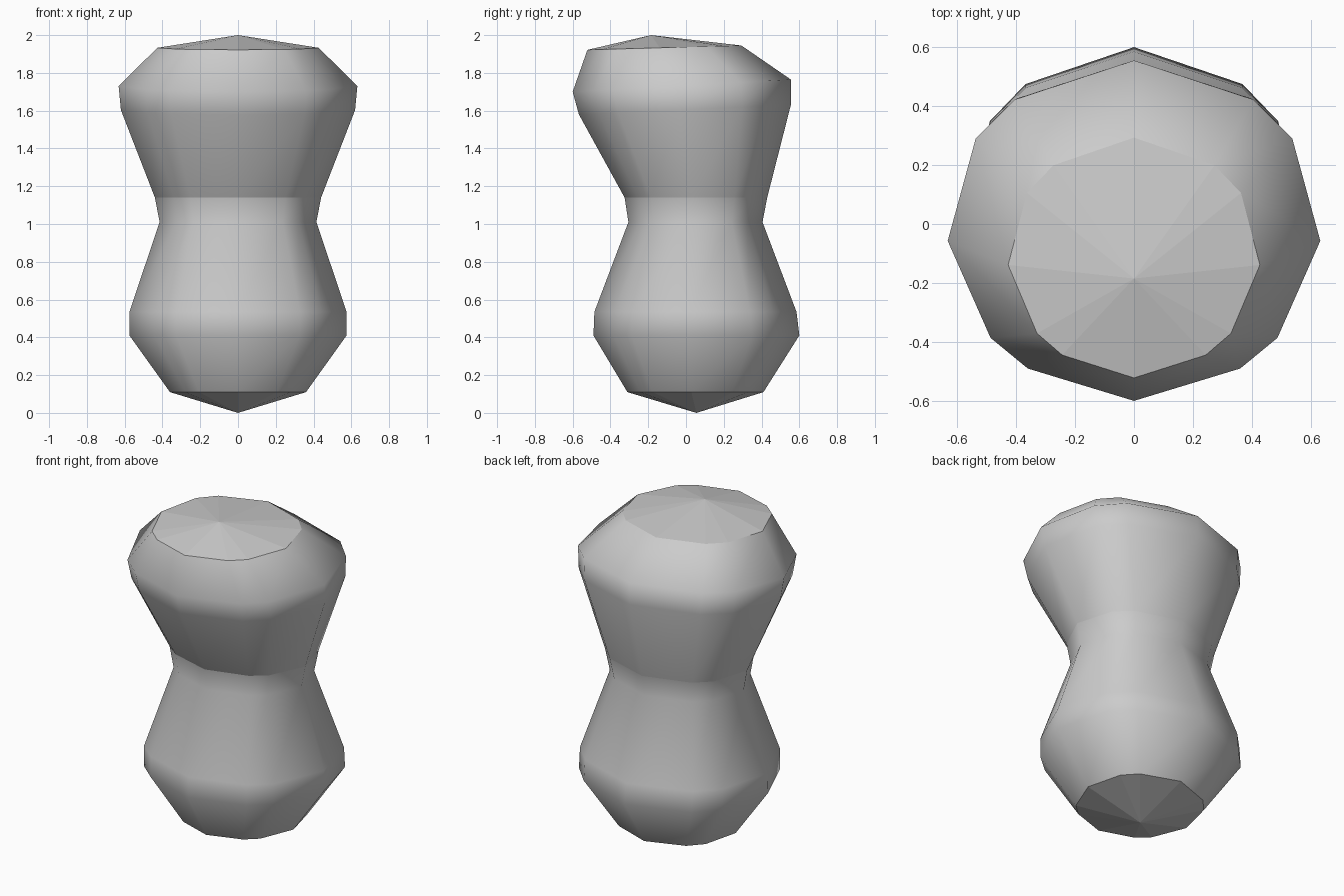
import bpy, bmesh

if "Cube" in bpy.data.objects:
    bpy.data.objects.remove(bpy.data.objects["Cube"])

# Half of the 12-sided cross-section, front to back, in unit size
HALF = [(0, -1), (.57, -.81), (.77, -.63), (1, -.06), (.85, .54), (.64, .77), (0, 1)]
SECTION = HALF + [(-x, y) for x, y in HALF[-2:0:-1]]

# Rings: half width, front y, back y, front z, back z
RINGS = [
    (.36, -.31, .41, .11, .11),
    (.575, -.49, .60, .41, .41),
    (.575, -.485, .585, .535, .535),
    (.415, -.305, .405, 1.01, 1.01),
    (.44, -.325, .43, 1.14, 1.14),
    (.62, -.567, .555, 1.58, 1.63),
    (.632, -.60, .555, 1.70, 1.765),
    (.427, -.522, .293, 1.922, 1.945),
]
WAIST = 4

bm = bmesh.new()


def add_ring(w, y0, y1, z0, z1):
    verts = []
    for x, y in SECTION:
        t = (y + 1) / 2
        verts.append(bm.verts.new((w * x, y0 + (y1 - y0) * t, z0 + (z1 - z0) * t)))
    return verts


rings = [add_ring(*r) for r in RINGS]
n = len(SECTION)

# Curved side walls
for a, b in zip(rings, rings[1:]):
    for i in range(n):
        j = (i + 1) % n
        bm.faces.new((a[i], a[j], b[j], b[i])).smooth = True

# Shallow faceted cones closing the bottom and the top
for ring, tip in ((rings[0], (0, .055, 0)), (rings[-1], (0, -.185, 2))):
    centre = bm.verts.new(tip)
    for i in range(n):
        bm.faces.new((ring[i], ring[(i + 1) % n], centre)).smooth = False

# Crisp creases at the cap rims and at the waist
for ring in (rings[0], rings[WAIST], rings[-1]):
    for i in range(n):
        bm.edges.get((ring[i], ring[(i + 1) % n])).smooth = False

bmesh.ops.recalc_face_normals(bm, faces=bm.faces)
mesh = bpy.data.meshes.new("waisted_body")
bm.to_mesh(mesh)
bm.free()
body = bpy.data.objects.new("waisted_body", mesh)
bpy.context.collection.objects.link(body)
